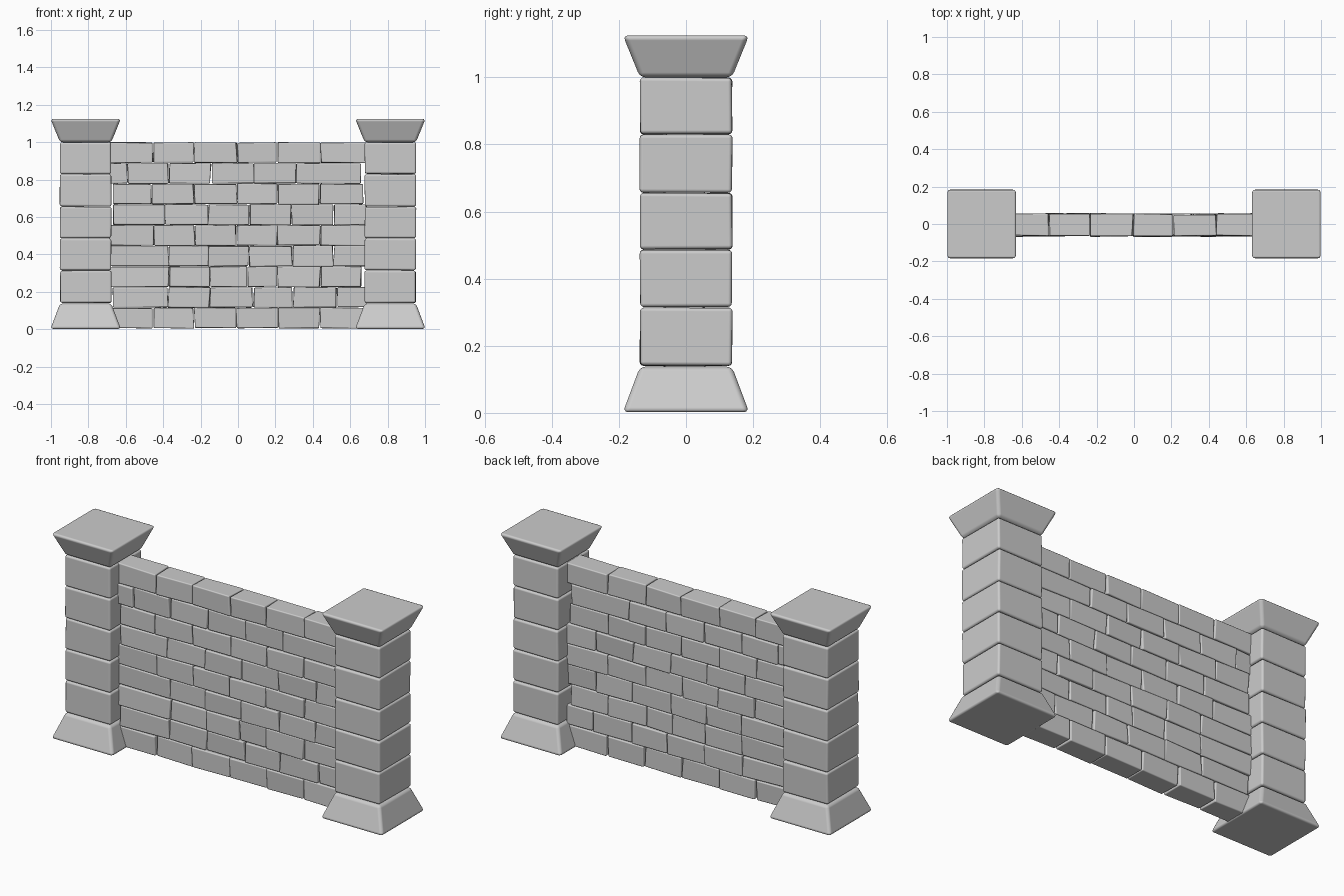
import bpy, bmesh, random

if "Cube" in bpy.data.objects:
    bpy.data.objects.remove(bpy.data.objects["Cube"])

random.seed(4)


def stone(name, x0, x1, y0, y1, z0, z1, jitter=0.0, bevel=0.008, flare_bottom=0.0, flare_top=0.0):
    """Box stone with rounded edges, optional flared ends and wobbly corners."""
    cx, cy = (x0 + x1) / 2, (y0 + y1) / 2
    bm = bmesh.new()
    bmesh.ops.create_cube(bm, size=1.0)
    for v in bm.verts:
        flare = flare_top if v.co.z > 0 else flare_bottom
        sx, sy, top = v.co.x * 2, v.co.y * 2, v.co.z > 0
        v.co.x = cx + sx * ((x1 - x0) / 2 + flare) + random.uniform(-jitter, jitter)
        v.co.y = cy + sy * ((y1 - y0) / 2 + flare) + random.uniform(-jitter, jitter)
        v.co.z = (z1 if top else z0) + random.uniform(-jitter, jitter) * 0.6
    mesh = bpy.data.meshes.new(name)
    bm.to_mesh(mesh)
    bm.free()
    obj = bpy.data.objects.new(name, mesh)
    bpy.context.collection.objects.link(obj)
    mod = obj.modifiers.new("rounded_edges", 'BEVEL')
    mod.width = bevel
    mod.segments = 3
    mod.limit_method = 'NONE'
    mod.harden_normals = True
    for p in mesh.polygons:
        p.use_smooth = True
    return obj


# Pillars: flared base, five blocks, flared cap
levels = [0.14, 0.315, 0.487, 0.656, 0.83, 1.0]
for side, cx in (("left", -0.8145), ("right", 0.8145)):
    h = 0.137
    box = (cx - h, cx + h, -h, h)
    stone(f"{side}_pillar_base", *box, 0.002, 0.138, bevel=0.016, flare_bottom=0.051)
    for i, (a, b) in enumerate(zip(levels, levels[1:])):
        stone(f"{side}_pillar_block_{i}", *box, a + 0.001, b - 0.001, jitter=0.002, bevel=0.011)
    stone(f"{side}_pillar_cap", *box, 1.0, 1.125, bevel=0.016, flare_top=0.051)

# Wall: vertical joint positions for each course, bottom to top
courses = [
    [-0.69, -0.455, -0.235, -0.01, 0.215, 0.44, 0.67],
    [-0.67, -0.375, -0.15, 0.08, 0.295, 0.53, 0.69],
    [-0.69, -0.37, -0.15, 0.05, 0.21, 0.44, 0.66],
    [-0.69, -0.37, -0.16, 0.06, 0.29, 0.51, 0.69],
    [-0.69, -0.45, -0.23, -0.01, 0.21, 0.44, 0.69],
    [-0.67, -0.39, -0.16, 0.06, 0.285, 0.51, 0.69],
    [-0.67, -0.46, -0.235, -0.005, 0.21, 0.435, 0.67],
    [-0.69, -0.59, -0.37, -0.145, 0.085, 0.31, 0.66],
    [-0.69, -0.455, -0.235, -0.005, 0.21, 0.44, 0.69],
]
height = 0.1105
for r, joints in enumerate(courses):
    z = 0.005 + r * height
    for i, (a, b) in enumerate(zip(joints, joints[1:])):
        dy = random.uniform(-0.003, 0.003)
        stone(f"wall_brick_{r}_{i}", a + 0.002, b - 0.002, -0.063 + dy, 0.053 + dy,
              z + 0.001, z + height - 0.001, jitter=0.0045, bevel=0.006)
